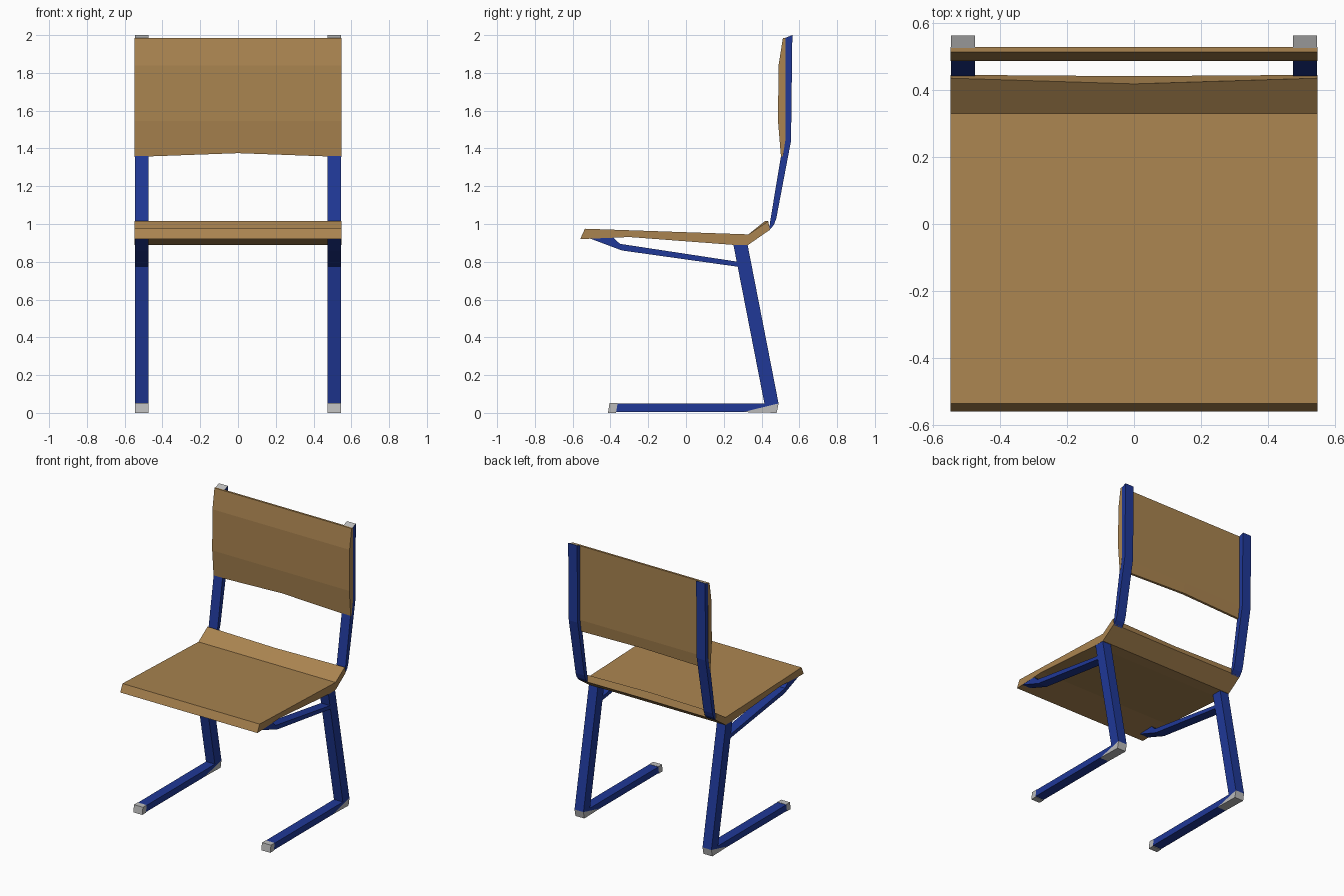
import bpy, bmesh

if "Cube" in bpy.data.objects:
    bpy.data.objects.remove(bpy.data.objects["Cube"])


def material(name, color):
    m = bpy.data.materials.new(name)
    m.diffuse_color = (*color, 1)
    m.use_nodes = True
    m.node_tree.nodes["Principled BSDF"].inputs["Base Color"].default_value = m.diffuse_color
    return m


WOOD = material("wood", (0.40, 0.23, 0.08))
BLUE = material("blue_paint", (0.014, 0.04, 0.31))
GREY = material("grey_cap", (0.5, 0.5, 0.5))
IN, OUT = 0.475, 0.546


def prism(name, profile, xs, mats, shift=None, mirror=False):
    """Sweep a (y, z) profile along x; shift = {profile index: (dy, dz)} at x = 0."""
    bm = bmesh.new()
    rings = []
    for x in xs:
        ring = []
        for i, (y, z) in enumerate(profile):
            dy, dz = (shift or {}).get(i, (0, 0)) if x == 0 else (0, 0)
            ring.append(bm.verts.new((x, y + dy, z + dz)))
        rings.append(ring)
    n = len(profile)
    for a, b in zip(rings, rings[1:]):
        for i in range(n):
            j = (i + 1) % n
            bm.faces.new((a[i], a[j], b[j], b[i]))
    bm.faces.new(rings[0])
    bm.faces.new(rings[-1])
    bmesh.ops.recalc_face_normals(bm, faces=bm.faces)
    me = bpy.data.meshes.new(name)
    bm.to_mesh(me)
    bm.free()
    for m in mats:
        me.materials.append(m)
    ob = bpy.data.objects.new(name, me)
    bpy.context.collection.objects.link(ob)
    if mirror:
        ob.modifiers.new("mirror", 'MIRROR')
    return ob


def side(name, profile, *mats):
    return prism(name, profile, (IN, OUT), mats, mirror=True)


# Seat with upturned rear lip, rear edge hollowed at the centre
prism("seat", [(-0.56, 0.92), (-0.535, 0.975), (0.33, 0.945), (0.435, 1.015),
               (0.445, 0.97), (0.33, 0.89), (0.245, 0.89), (-0.30, 0.931)],
      (-0.547, 0, 0.547), [WOOD], {3: (-0.017, 0), 4: (-0.004, 0)})

# Backrest, lower edge raised at the centre
prism("backrest", [(0.513, 1.985), (0.49, 1.84), (0.487, 1.545), (0.503, 1.355),
                   (0.513, 1.36), (0.527, 1.45), (0.528, 1.985)],
      (-0.547, 0, 0.547), [WOOD], {3: (0, 0.02), 4: (0.008, 0.015)})

# Back posts, grey on the sloping top face
post = side("back_posts", [(0.525, 1.985), (0.563, 2.0), (0.556, 1.44), (0.478, 1.03),
                           (0.465, 0.995), (0.44, 0.965), (0.445, 1.01),
                           (0.502, 1.355), (0.522, 1.47)], BLUE, GREY)
post.data.polygons[0].material_index = 1

# Legs with floor runners
side("legs_and_runners", [(0.25, 0.895), (0.325, 0.895), (0.49, 0.05), (0.30, 0.004),
                          (-0.37, 0.004), (-0.362, 0.05), (0.415, 0.05)], BLUE)

# Grey runner ends: heel wedge and front cap
side("heel_caps", [(0.49, 0.05), (0.48, 0.0), (0.30, 0.004)], GREY)
side("runner_front_caps", [(-0.405, 0.052), (-0.362, 0.052), (-0.37, 0.0), (-0.413, 0.0)], GREY)

# Braces under the seat
side("seat_braces", [(-0.51, 0.924), (-0.395, 0.938), (-0.35, 0.895), (0.275, 0.80),
                     (0.28, 0.773), (-0.34, 0.86)], BLUE)
